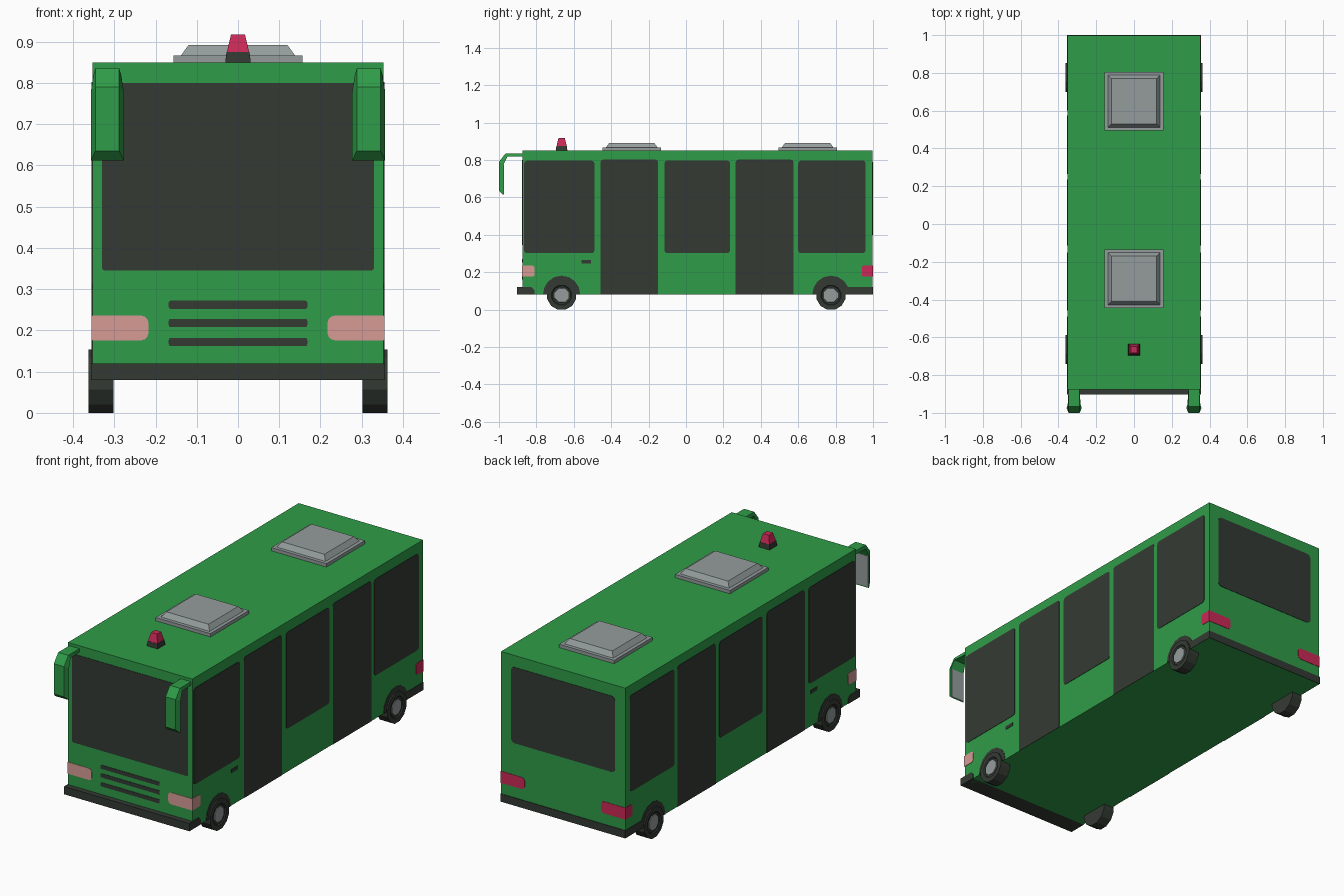
import bpy, bmesh, math
from mathutils import Vector, Matrix

if "Cube" in bpy.data.objects:
    bpy.data.objects.remove(bpy.data.objects["Cube"])


def mat(name, r, g, b):
    m = bpy.data.materials.new(name)
    m.diffuse_color = (r, g, b, 1)
    m.use_nodes = True
    m.node_tree.nodes["Principled BSDF"].inputs["Base Color"].default_value = m.diffuse_color
    return m


GREEN = mat("green paint", 0.028, 0.335, 0.065)
DARK = mat("dark trim", 0.034, 0.042, 0.033)
GREY = mat("grey", 0.30, 0.335, 0.335)
RED = mat("signal red", 0.60, 0.022, 0.095)
PINK = mat("headlight pink", 0.68, 0.33, 0.30)

W, YF, YB, Z0, Z1 = 0.353, -0.875, 0.997, 0.08, 0.85   # body shell limits


def finish(name, bm, *mats):
    bmesh.ops.recalc_face_normals(bm, faces=bm.faces)
    me = bpy.data.meshes.new(name)
    bm.to_mesh(me)
    bm.free()
    for m in mats:
        me.materials.append(m)
    ob = bpy.data.objects.new(name, me)
    bpy.context.collection.objects.link(ob)
    return ob


def loft(bm, rings):
    """Skin a list of equal-length point rings and cap both ends."""
    vs = [[bm.verts.new(p) for p in r] for r in rings]
    n = len(vs[0])
    for a, b in zip(vs, vs[1:]):
        for i in range(n):
            bm.faces.new((a[i], a[(i + 1) % n], b[(i + 1) % n], b[i]))
    bm.faces.new(vs[0][::-1])
    bm.faces.new(vs[-1])


def rect(cx, cy, hx, hy, z):
    return [(cx - hx, cy - hy, z), (cx + hx, cy - hy, z), (cx + hx, cy + hy, z), (cx - hx, cy + hy, z)]


def box(name, x0, x1, y0, y1, z0, z1, m):
    bm = bmesh.new()
    c = ((x0 + x1) / 2, (y0 + y1) / 2, (x1 - x0) / 2, (y1 - y0) / 2)
    loft(bm, [rect(*c, z0), rect(*c, z1)])
    return finish(name, bm, m)


def rounded(u0, u1, v0, v1, radii):
    """Rounded rectangle outline; radii = bottom-left, bottom-right, top-right, top-left."""
    pts = []
    corners = [(u0, v0, 1, 1, 180), (u1, v0, -1, 1, 270), (u1, v1, -1, -1, 0), (u0, v1, 1, -1, 90)]
    for (u, v, su, sv, a0), r in zip(corners, radii):
        if r == 0:
            pts.append((u, v))
            continue
        for k in range(4):
            a = math.radians(a0 + 30 * k)
            pts.append((u + su * r + r * math.cos(a), v + sv * r + r * math.sin(a)))
    return pts


def plate(name, side, pts, m, t=0.002):
    """Thin plate on a body side: 'front'/'back' use (x, z), 'right'/'left' use (y, z)."""
    place = {"front": lambda u, v, d: (u, YF - d, v), "back": lambda u, v, d: (u, YB + d, v),
             "right": lambda u, v, d: (W + d, u, v), "left": lambda u, v, d: (-W - d, u, v)}[side]
    bm = bmesh.new()
    loft(bm, [[place(u, v, d) for u, v in pts] for d in (-0.001, t)])
    return finish(name, bm, m)


# body shell
box("body", -W, W, YF, YB, Z0, Z1, GREEN)

# windscreen, rear window, grille
plate("windscreen", "front", rounded(-0.33, 0.33, 0.345, 0.80, [0.008] * 4), DARK)
plate("rear_window", "back", rounded(-0.295, 0.295, 0.40, 0.79, [0.02] * 4), DARK)
for z in (0.172, 0.218, 0.262):
    plate("grille_bar", "front", rounded(-0.168, 0.168, z - 0.01, z + 0.01, [0.005] * 4), DARK)

# side glass, doors, handle, wheel arches, wrap-round lamps and bumper ends
for side in ("right", "left"):
    for u0, u1 in ((-0.865, -0.49), (-0.115, 0.235), (0.60, 0.96)):
        plate("side_window", side, rounded(u0, u1, 0.302, 0.797, [0.015] * 4), DARK)
    for u0, u1 in ((-0.457, -0.15), (0.265, 0.575)):
        plate("door", side, rounded(u0, u1, Z0, 0.802, [0, 0, 0.015, 0.015]), DARK)
    plate("door_handle", side, rounded(-0.56, -0.507, 0.247, 0.265, [0] * 4), DARK)
    for yc in (-0.665, 0.775):
        arch = [(yc + 0.1 * math.cos(i * math.pi / 8), Z0 + 0.102 * math.sin(i * math.pi / 8)) for i in range(9)]
        plate("wheel_arch", side, arch, DARK)
    plate("headlight_side", side, rounded(YF - 0.002, -0.81, 0.176, 0.236, [0, 0.012, 0.012, 0]), PINK)
    plate("tail_light_side", side, rounded(0.94, YB + 0.002, 0.176, 0.236, [0.012, 0, 0, 0.012]), RED)
    plate("rear_bumper_side", side, rounded(0.86, YB + 0.002, Z0, 0.12, [0] * 4), DARK)

E = W + 0.002
for s in (1, -1):
    u0, u1 = sorted((s * 0.217, s * E))
    inner = [0.018, 0, 0, 0.018] if s > 0 else [0, 0.018, 0.018, 0]
    plate("headlight", "front", rounded(u0, u1, 0.176, 0.236, inner), PINK)
    plate("tail_light", "back", rounded(u0, u1, 0.176, 0.236, inner), RED)

# bumpers
plate("rear_bumper", "back", rounded(-E, E, Z0, 0.12, [0] * 4), DARK, 0.003)
profile = [(-0.903, Z0), (-0.81, Z0), (-0.81, 0.105), (-0.825, 0.12), (-0.903, 0.12)]
bm = bmesh.new()
loft(bm, [[(x, y, z) for y, z in profile] for x in (-E - 0.001, E + 0.001)])
finish("front_bumper", bm, DARK)

# wheels: twelve-sided tyre with recessed rim and grey hub
for s in (1, -1):
    for yc in (-0.665, 0.775):
        def ring(x, r, n):
            return [(s * x, yc + r * math.sin((i + 0.5) * math.tau / n),
                     0.077 - r * math.cos((i + 0.5) * math.tau / n)) for i in range(n)]
        R = 0.077 / math.cos(math.pi / 12)
        bm = bmesh.new()
        loft(bm, [ring(0.302, R, 12), ring(0.362, R, 12), ring(0.362, 0.055, 12), ring(0.357, 0.05, 12)])
        finish("tyre", bm, DARK)
        bm = bmesh.new()
        loft(bm, [ring(0.35, 0.042, 8), ring(0.361, 0.04, 8)])
        finish("wheel_hub", bm, GREY)

# roof hatches: flat base with tapered lid
for yc in (-0.29, 0.65):
    bm = bmesh.new()
    loft(bm, [rect(0, yc, h, h, z) for h, z in
              ((0.156, 0.849), (0.156, 0.867), (0.138, 0.867), (0.12, 0.892))])
    finish("roof_hatch", bm, GREY)

# beacon on the roof
for name, rings, m in (("beacon_base", ((0.031, 0.849), (0.028, 0.875)), DARK),
                       ("beacon_lamp", ((0.027, 0.875), (0.017, 0.917)), RED)):
    bm = bmesh.new()
    loft(bm, [rect(0, -0.665, h, h, z) for h, z in rings])
    finish(name, bm, m)

# mirrors: bent arm lofted into a hanging head, narrower on its front face
for s in (1, -1):
    # (outer y, z, half width), (inner y, z, half width) along the bend
    path = [((-0.87, 0.835, 0.029), (-0.87, 0.818, 0.029)),
            ((-0.965, 0.835, 0.029), (-0.955, 0.818, 0.034)),
            ((-1.0, 0.79, 0.029), (-0.975, 0.778, 0.040)),
            ((-1.0, 0.635, 0.029), (-0.975, 0.612, 0.040))]
    bm = bmesh.new()
    loft(bm, [[(s * 0.317 - wo, yo, zo), (s * 0.317 + wo, yo, zo),
               (s * 0.317 + wi, yi, zi), (s * 0.317 - wi, yi, zi)]
              for (yo, zo, wo), (yi, zi, wi) in path])
    finish("mirror_housing", bm, GREEN)
    box("mirror_glass", s * 0.317 - 0.036, s * 0.317 + 0.036, -0.976, -0.973, 0.618, 0.775, GREY)
